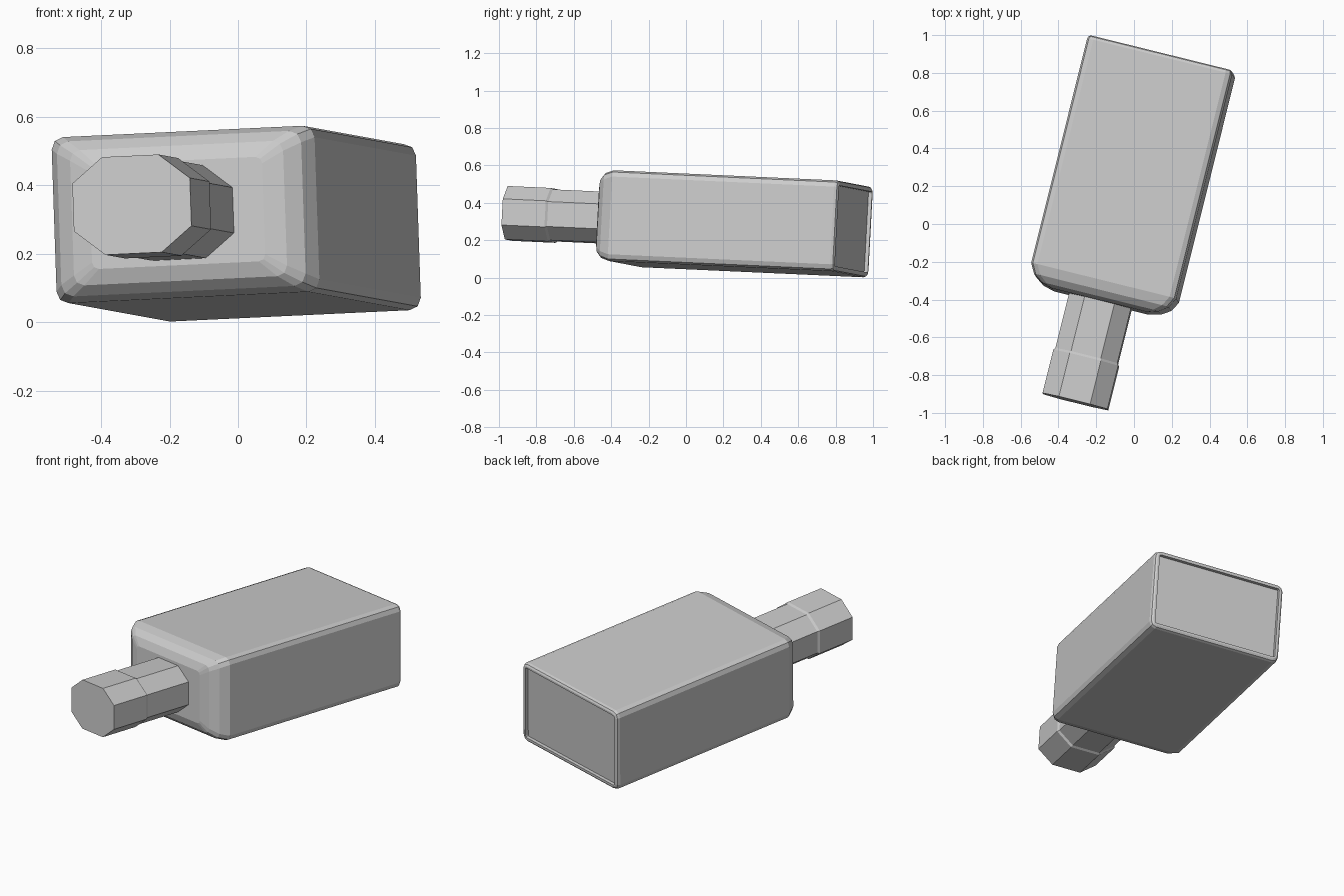
import bpy, bmesh, math
from mathutils import Matrix, Vector

cube = bpy.data.objects.get("Cube")
if cube:
    bpy.data.objects.remove(cube, do_unlink=True)

# One plain grey for everything
grey = bpy.data.materials.new("light_grey")
grey.use_nodes = True
colour = (0.6, 0.6, 0.6, 1)
grey.diffuse_color = colour
grey.node_tree.nodes["Principled BSDF"].inputs["Base Color"].default_value = colour

# Tilted pose: the long axis is local y
length_axis = Vector((0.242, 0.970, -0.044)).normalized()
up_axis = Vector((0.97, -0.242, 0.046)).cross(length_axis).normalized()
side_axis = length_axis.cross(up_axis)
pose = Matrix((side_axis, length_axis, up_axis)).transposed().to_4x4()
pose.translation = (-0.071, 0.018, 0.30)


def rounded_section(y, w, h, r, steps=2):
    """Rectangle of half size w by h with faceted round corners."""
    pts = []
    for quarter, (sx, sz) in enumerate(((1, 1), (-1, 1), (-1, -1), (1, -1))):
        for i in range(steps + 1):
            a = (quarter + i / steps) * math.pi / 2
            pts.append((sx * (w - r) + r * math.cos(a), y,
                        sz * (h - r) + r * math.sin(a)))
    return pts


def octagon_section(y, w, h):
    """Stretched octagon of half size w by h."""
    a, b = w * 0.48, h * 0.49
    return [(x, y, z) for x, z in ((w, b), (a, h), (-a, h), (-w, b),
                                   (-w, -b), (-a, -h), (a, -h), (w, -b))]


def loft(name, sections):
    bm = bmesh.new()
    rings = [[bm.verts.new(p) for p in s] for s in sections]
    for r0, r1 in zip(rings, rings[1:]):
        n = len(r0)
        for i in range(n):
            j = (i + 1) % n
            bm.faces.new((r0[i], r0[j], r1[j], r1[i]))
    bm.faces.new(rings[0])
    bm.faces.new(rings[-1])
    bmesh.ops.recalc_face_normals(bm, faces=bm.faces)
    mesh = bpy.data.meshes.new(name)
    bm.to_mesh(mesh)
    bm.free()
    mesh.materials.append(grey)
    ob = bpy.data.objects.new(name, mesh)
    ob.matrix_world = pose
    bpy.context.collection.objects.link(ob)
    return ob


# Case: rounded nose, straight sides, thin rim around a sunken back panel
W, H = 0.396, 0.243
loft("case", [rounded_section(*s) for s in (
    (-0.442, W - 0.135, H - 0.09, 0.02),
    (-0.425, W - 0.075, H - 0.045, 0.03),
    (-0.392, W - 0.028, H - 0.016, 0.035),
    (-0.340, W, H, 0.035),
    (0.885, W, H, 0.035),
    (0.899, W - 0.005, H - 0.005, 0.032),
    (0.905, W - 0.015, H - 0.015, 0.025),
    (0.905, W - 0.027, H - 0.027, 0.008),
    (0.885, W - 0.027, H - 0.027, 0.008),
)])

# Plug: eight-sided, with a slightly thicker front half
loft("plug", [octagon_section(*s) for s in (
    (-0.989, 0.177, 0.143),
    (-0.752, 0.177, 0.143),
    (-0.740, 0.169, 0.136),
    (-0.430, 0.169, 0.136),
)])
